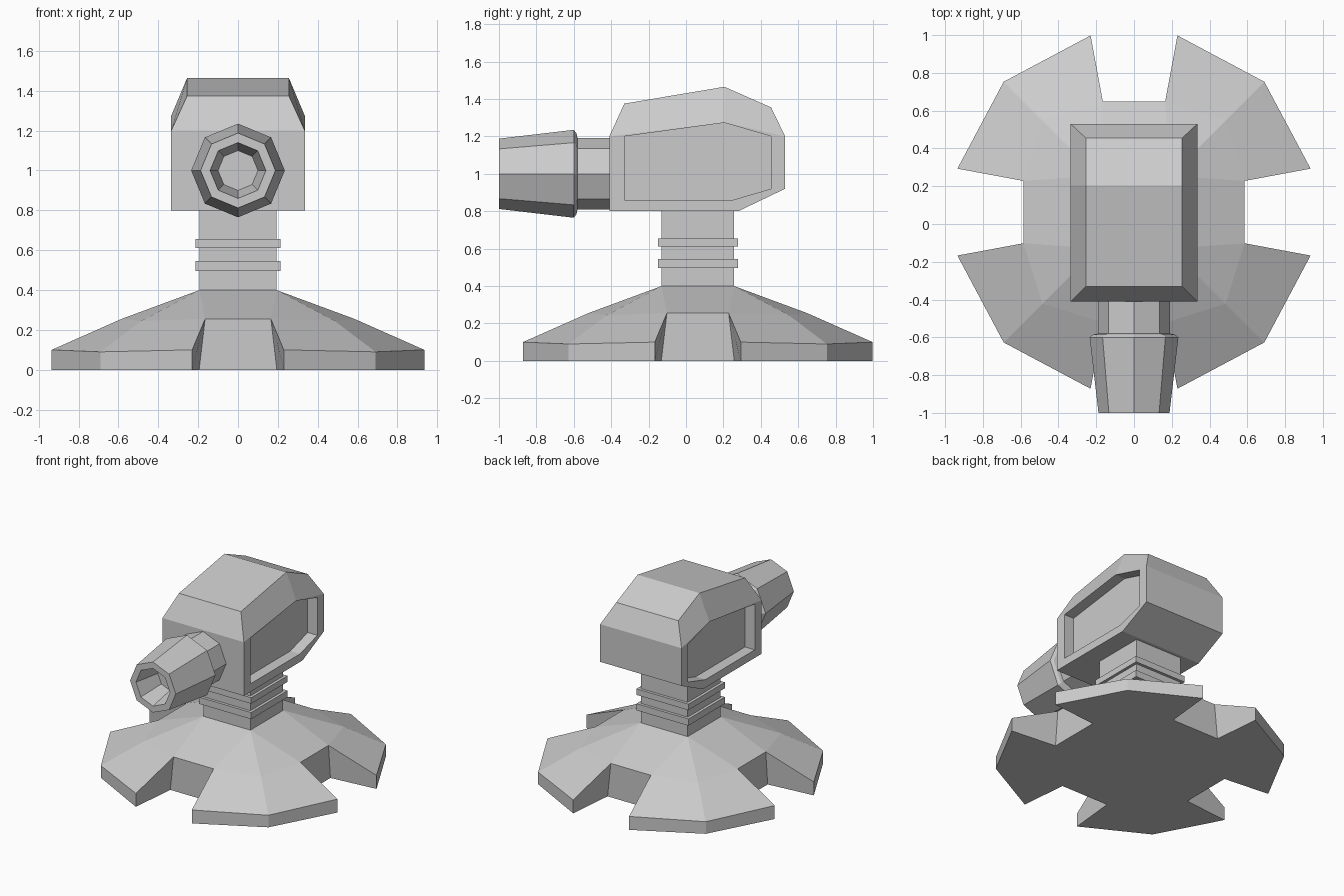
import bpy, bmesh
from math import pi, sin, cos
from mathutils import Matrix, Vector

if "Cube" in bpy.data.objects:
    bpy.data.objects.remove(bpy.data.objects["Cube"])

CY = 0.063  # centre of the base and neck along y


def finish(name, bm):
    bmesh.ops.remove_doubles(bm, verts=bm.verts, dist=0.0005)
    bmesh.ops.recalc_face_normals(bm, faces=bm.faces)
    mesh = bpy.data.meshes.new(name)
    bm.to_mesh(mesh)
    bm.free()
    obj = bpy.data.objects.new(name, mesh)
    bpy.context.collection.objects.link(obj)
    return obj


def face(bm, points):
    return bm.faces.new([bm.verts.new(p) for p in points])


def box(name, half, z0, z1):
    bm = bmesh.new()
    bmesh.ops.create_cube(bm, size=1, matrix=Matrix.Translation((0, CY, (z0 + z1) / 2))
                          @ Matrix.Diagonal((2 * half, 2 * half, z1 - z0, 1)))
    return finish(name, bm)


# Four-footed base: one quarter turned four times
bm = bmesh.new()
neck_r, neck_l = (.193, -.193, .4), (.193, .193, .4)
notch_r, notch_l = (.585, -.165, .255), (.585, .165, .255)
low_r, low_l = (.58, -.195, 0), (.58, .195, 0)
notch_up, low_up = (.165, .585, .255), (.195, .58, 0)
knee = (.485, .485, .245)
toe_a, toe_b, toe_c = (.935, .23, .1), (.69, .69, .09), (.23, .935, .1)
ground = lambda p: (p[0], p[1], 0)
quarter = [
    (neck_r, notch_r, notch_l, neck_l),             # slope above the notch
    (neck_l, notch_l, knee), (neck_l, knee, notch_up),
    (notch_l, toe_a, toe_b, knee), (knee, toe_b, toe_c, notch_up),
    (toe_a, ground(toe_a), ground(toe_b), toe_b),   # toe walls
    (toe_b, ground(toe_b), ground(toe_c), toe_c),
    (notch_r, low_r, low_l, notch_l),               # notch walls
    (notch_l, low_l, ground(toe_a), toe_a),
    (notch_up, toe_c, ground(toe_c), low_up),
    ((0, 0, 0), low_r, low_l, ground(toe_a), ground(toe_b), ground(toe_c), low_up),
]
for k in range(4):
    turn = Matrix.Translation((0, CY, 0)) @ Matrix.Rotation(k * pi / 2, 4, 'Z')
    for f in quarter:
        face(bm, [turn @ Vector(p) for p in f])
finish("footed_base", bm)

# Neck with two collars
box("neck", .193, .39, .81)
box("lower_collar", .214, .495, .545)
box("upper_collar", .214, .61, .655)

# Head: faceted housing with a recessed panel on each side
bm = bmesh.new()
W, T = .335, .255
A, B, C, D, E, F = (-.41, .8), (-.41, 1.2), (.205, 1.275), (.53, 1.2), (.53, .92), (.28, .8)
tb, tc, td = (-.33, 1.375), (.205, 1.465), (.455, 1.355)
rim = [A, B, C, D, E, F]
panel = [(-.33, .86), (-.33, 1.2), (.205, 1.273), (.455, 1.2), (.455, .92), (.25, .86)]
section = [(W, *A), (W, *B), (T, *tb), (T, *tc), (T, *td), (W, *D), (W, *E), (W, *F)]
flip = lambda p: (-p[0], p[1], p[2])
for i in range(8):
    p, q = section[i - 1], section[i]
    face(bm, [p, q, flip(q), flip(p)])
for s in (1, -1):
    at = lambda x, p: (s * x, *p)
    face(bm, [at(W, B), at(W, C), at(T, tc), at(T, tb)])
    face(bm, [at(W, C), at(W, D), at(T, td), at(T, tc)])
    for i in range(6):
        face(bm, [at(W, rim[i - 1]), at(W, rim[i]), at(W, panel[i]), at(W, panel[i - 1])])
        face(bm, [at(W, panel[i - 1]), at(W, panel[i]), at(T, panel[i]), at(T, panel[i - 1])])
    face(bm, [at(T, p) for p in panel])
finish("head_housing", bm)

# Eight-sided barrel, turned about the y axis from (y, radius) steps
bm = bmesh.new()
profile = [(-.40, .19), (-.58, .19), (-.585, .215), (-.6, .235), (-1, .188), (-1, .14), (-.8, .10)]
rings = [[bm.verts.new((r * cos(k * pi / 4), y, 1 + r * sin(k * pi / 4))) for k in range(8)]
         for y, r in profile]
for a, b in zip(rings, rings[1:]):
    for k in range(8):
        bm.faces.new((a[k - 1], a[k], b[k], b[k - 1]))
bm.faces.new(rings[0])
bm.faces.new(rings[-1])
finish("barrel", bm)
